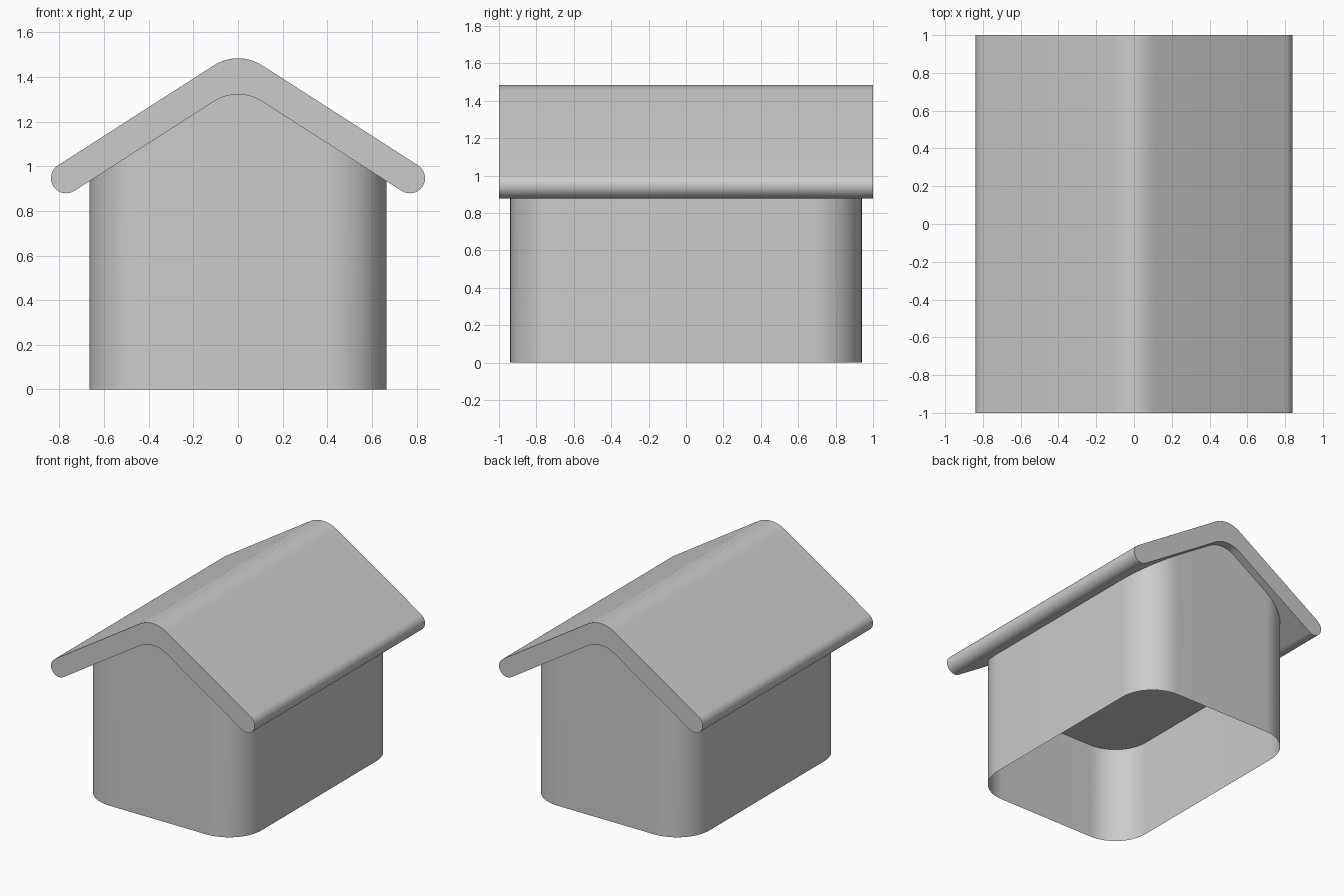
import bpy, bmesh, math

cube = bpy.data.objects.get("Cube")
if cube:
    bpy.data.objects.remove(cube, do_unlink=True)

GREY = bpy.data.materials.new("plain grey")
GREY.use_nodes = True
GREY.diffuse_color = (0.6, 0.6, 0.6, 1)
GREY.node_tree.nodes["Principled BSDF"].inputs["Base Color"].default_value = (0.6, 0.6, 0.6, 1)

PITCH = math.atan(0.642)   # roof slope
RIDGE_R = 0.2              # rounding of the ridge
TOP_Z, UNDER_Z = 1.484, 1.322
EAVE_X, EAVE_Z, EAVE_R = 0.77, 0.947, 0.068
HALF_X, HALF_Y, CORNER_R = 0.666, 0.94, 0.27
CEILING_Z = 0.725


def arc(cx, cz, r, start, end, steps):
    return [(cx + r * math.cos(start + (end - start) * i / steps),
             cz + r * math.sin(start + (end - start) * i / steps))
            for i in range(steps + 1)]


def finish(name, bm):
    mesh = bpy.data.meshes.new(name)
    bm.to_mesh(mesh)
    bm.free()
    mesh.materials.append(GREY)
    ob = bpy.data.objects.new(name, mesh)
    bpy.context.collection.objects.link(ob)
    bpy.ops.object.select_all(action='DESELECT')
    ob.select_set(True)
    bpy.context.view_layer.objects.active = ob
    bpy.ops.object.shade_smooth_by_angle(angle=math.radians(30))


def underside(x):
    """Height of the roof underside at x."""
    x = abs(x)
    tangent = RIDGE_R * math.sin(PITCH)
    if x < tangent:
        return UNDER_Z - RIDGE_R + math.sqrt(RIDGE_R ** 2 - x * x)
    return UNDER_Z - RIDGE_R * (1 - math.cos(PITCH)) - (x - tangent) * math.tan(PITCH)


# Roof: bent slab with rounded ridge and eaves, extruded front to back
up = math.pi / 2
ridge = arc(0, TOP_Z - RIDGE_R, RIDGE_R, up + PITCH, up - PITCH, 16)
right_eave = arc(EAVE_X, EAVE_Z, EAVE_R, up - PITCH, -up - PITCH, 16)
valley = arc(0, UNDER_Z - RIDGE_R, RIDGE_R, up - PITCH, up + PITCH, 16)
left_eave = [(-x, z) for x, z in reversed(right_eave)]
bm = bmesh.new()
face = bm.faces.new([bm.verts.new((x, -1, z))
                     for x, z in ridge + right_eave + valley + left_eave])
ext = bmesh.ops.extrude_face_region(bm, geom=[face])
bmesh.ops.translate(bm, vec=(0, 2, 0),
                    verts=[v for v in ext["geom"] if isinstance(v, bmesh.types.BMVert)])
bmesh.ops.recalc_face_normals(bm, faces=bm.faces)
finish("roof", bm)

# Rounded rectangle plan, with extra points along the gables to follow the ridge
cx, cy = HALF_X - CORNER_R, HALF_Y - CORNER_R
gable = [(x, HALF_Y) for x, z in valley]
back = arc(cx, cy, CORNER_R, 0, up, 14) + gable + arc(-cx, cy, CORNER_R, up, 2 * up, 14)
plan = back + [(-x, -y) for x, y in back]

# Walls: thin open shell whose top edge meets the roof underside
bm = bmesh.new()
low = [bm.verts.new((x, y, 0)) for x, y in plan]
high = [bm.verts.new((x, y, underside(x) + 0.003)) for x, y in plan]
for i in range(len(plan)):
    j = (i + 1) % len(plan)
    bm.faces.new((low[i], low[j], high[j], high[i]))
finish("walls", bm)

# Ceiling: flat panel closing the inside, facing down
bm = bmesh.new()
bm.faces.new([bm.verts.new((x, y, CEILING_Z)) for x, y in reversed(plan)])
finish("ceiling", bm)
